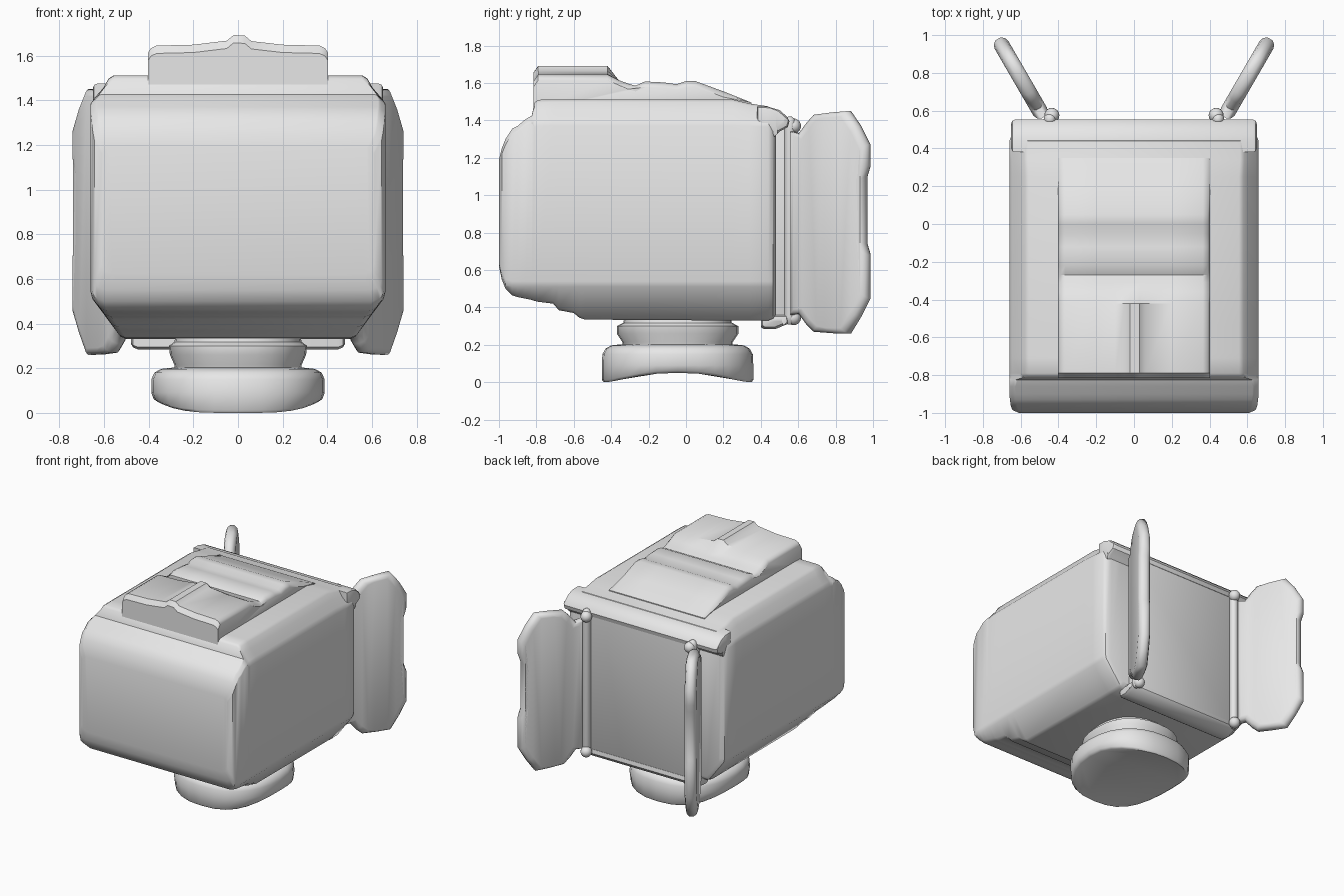
import bpy, bmesh, math

grey = bpy.data.materials.new("light_grey")
grey.diffuse_color = (0.8, 0.8, 0.8, 1)


def loft(name, rings, angle=35):
    """Skin a list of equal-length closed rings and cap both ends."""
    bm = bmesh.new()
    loops = [[bm.verts.new(p) for p in r] for r in rings]
    n = len(loops[0])
    for a, b in zip(loops, loops[1:]):
        for i in range(n):
            j = (i + 1) % n
            bm.faces.new((a[i], a[j], b[j], b[i]))
    caps = [bm.faces.new(loops[0]), bm.faces.new(loops[-1])]
    bmesh.ops.triangulate(bm, faces=caps)
    bmesh.ops.recalc_face_normals(bm, faces=bm.faces)
    me = bpy.data.meshes.new(name)
    bm.to_mesh(me)
    bm.free()
    ob = bpy.data.objects.new(name, me)
    bpy.context.collection.objects.link(ob)
    me.materials.append(grey)
    bpy.ops.object.select_all(action='DESELECT')
    ob.select_set(True)
    bpy.context.view_layer.objects.active = ob
    bpy.ops.object.shade_smooth_by_angle(angle=math.radians(angle))
    return ob


def oval(z, rx, ry, cy=-0.045, lift=0.0, n=28):
    """Slightly squared oval ring, optionally curving up towards the sides."""
    out = []
    for i in range(n):
        a = 2 * math.pi * i / n
        c, s = math.cos(a), math.sin(a)
        x = rx * math.copysign(abs(c) ** 0.85, c)
        y = ry * math.copysign(abs(s) ** 0.85, s)
        out.append((x, cy + y, z + lift * (x / rx) ** 4))
    return out


# Lamp body: cross-sections along y
def section(y, w, zb, zt, cx, cz):
    zc = max(0.52, zb + 0.03)
    bw = w - 0.7 * (zc - zb)
    half = [(bw - 0.03, zb), (bw, zb + 0.012), (w - 0.008, zc - 0.01), (w, zc + 0.02),
            (w, zt - cz), (w - 0.15 * cx, zt - 0.75 * cz), (w - 0.6 * cx, zt - 0.4 * cz),
            (w - 0.85 * cx, zt - 0.1 * cz), (w - 1.1 * cx, zt)]
    return [(x, y, z) for x, z in half] + [(-x, y, z) for x, z in reversed(half)]


body = [(-1.0, .61, .62, 1.19, .03, .03), (-.985, .643, .55, 1.25, .03, .03),
        (-.965, .652, .50, 1.30, .03, .03), (-.93, .657, .465, 1.355, .03, .03),
        (-.90, .66, .455, 1.37, .03, .03), (-.86, .66, .447, 1.405, .03, .03),
        (-.825, .66, .44, 1.425, .04, .04), (-.81, .66, .435, 1.495, .095, .13),
        (-.79, .66, .43, 1.51, .095, .14), (-.71, .66, .42, 1.512, .095, .14),
        (-.68, .66, .385, 1.512, .095, .14), (-.60, .66, .37, 1.512, .095, .14),
        (-.57, .66, .345, 1.512, .095, .14), (-.54, .66, .335, 1.512, .095, .14),
        (.25, .66, .33, 1.512, .095, .14), (.34, .66, .33, 1.49, .09, .12),
        (.44, .66, .33, 1.475, .09, .11), (.465, .65, .34, 1.45, .09, .11),
        (.48, .62, .36, 1.42, .09, .11)]
loft("lamp_body", [section(*s) for s in body])


def extrude_x(name, profile, stations):
    """Extrude a (y, z) profile along x, stations are (x, inset)."""
    cy = sum(p[0] for p in profile) / len(profile)
    cz = sum(p[1] for p in profile) / len(profile)
    return loft(name, [[(x, y - math.copysign(k, y - cy), z - math.copysign(k, z - cz))
                        for y, z in profile] for x, k in stations])


def ends(w, r):
    return [(-w, r), (-w + r * .3, r * .3), (-w + r, 0), (w - r, 0), (w - r * .3, r * .3), (w, r)]


# Rear panel and the lips framing it
extrude_x("rear_panel", [(.42, .33), (.535, .33), (.543, .345), (.543, 1.37), (.535, 1.38),
                         (.42, 1.38)], ends(.45, .012))
extrude_x("rear_top_lip", [(.38, 1.33), (.38, 1.475), (.44, 1.473), (.50, 1.455), (.54, 1.42),
                           (.553, 1.395), (.545, 1.365), (.50, 1.34), (.47, 1.31)], ends(.65, .02))
extrude_x("rear_bottom_lip", [(.40, .36), (.40, .295), (.415, .285), (.48, .285), (.54, .31),
                              (.55, .33), (.545, .36)], ends(.48, .03))

# Top housing with a small central ridge at the front
top = [(-.815, 1.45), (-.815, 1.61), (-.79, 1.645), (-.42, 1.645), (-.36, 1.615), (-.31, 1.597),
       (-.27, 1.585), (-.22, 1.608), (-.12, 1.603), (-.05, 1.593), (0, 1.61), (.05, 1.61),
       (.20, 1.555), (.35, 1.495), (.35, 1.45)]
rise = [(-.402, -.03), (-.39, -.012), (-.365, 0), (-.2, .004), (-.10, .016), (-.05, .022),
        (-.02, .047), (.03, .045), (.06, .02), (.2, .004), (.365, 0), (.39, -.012), (.402, -.03)]
rings = []
for x, h in rise:
    rings.append([(x, y, z + (h if z > 1.5 and (h < 0 or y < -.4) else 0)) for y, z in top])
loft("top_housing", rings)

# Mounting foot
loft("foot_neck", [oval(.17, .28, .29), oval(.215, .285, .295), oval(.26, .305, .325),
                   oval(.30, .31, .325), oval(.318, .285, .29), oval(.345, .28, .285)])
loft("foot_base", [oval(0, .36, .395, lift=.05), oval(.012, .378, .405, lift=.05),
                   oval(.09, .388, .405), oval(.15, .388, .402), oval(.18, .375, .385),
                   oval(.197, .345, .355), oval(.203, .29, .30)], 50)

# Hinged side flaps, mirrored
flap = [(.565, .36), (.565, 1.34), (.61, 1.33), (.65, 1.385), (.69, 1.43), (.79, 1.443),
        (.875, 1.45), (.93, 1.37), (.98, 1.27), (.98, 1.16), (.962, 1.10), (.962, .74),
        (.98, .68), (.98, .45), (.93, .35), (.875, .26), (.79, .262), (.69, .27),
        (.65, .31), (.61, .365)]
layers = [(-.042, .03), (-.034, .012), (-.015, 0), (.015, 0), (.034, .012), (.042, .03)]
hinge = [(.31, .012), (.325, .024), (.35, .03), (1.35, .03), (1.39, .033), (1.41, .024), (1.42, .01)]
for side, s in (("left", -1), ("right", 1)):
    rings = []
    for t, k in layers:
        ring = []
        for y, z in flap:
            y2 = y - math.copysign(k, y - .77)
            z2 = z - math.copysign(k, z - .86)
            ring.append((s * (.72 + (y2 - .98) * .58 + .86 * t), y2 - .5 * t, z2))
        rings.append(ring)
    loft(side + "_flap", rings, 50)
    loft(side + "_hinge", [[(s * .445 + r * math.cos(a * math.pi / 8),
                             .555 + r * math.sin(a * math.pi / 8), z) for a in range(16)]
                           for z, r in hinge], 50)
    # hinge knuckles at both ends
    for end, zc in (("upper", 1.37), ("lower", .345)):
        loft(f"{side}_{end}_knuckle",
             [[(s * .435 + .04 * math.sin(q) * math.cos(a * math.pi / 8),
                .575 + .04 * math.sin(q) * math.sin(a * math.pi / 8), zc - .04 * math.cos(q))
               for a in range(16)] for q in [.2 + i * .3427 for i in range(9)]], 60)
